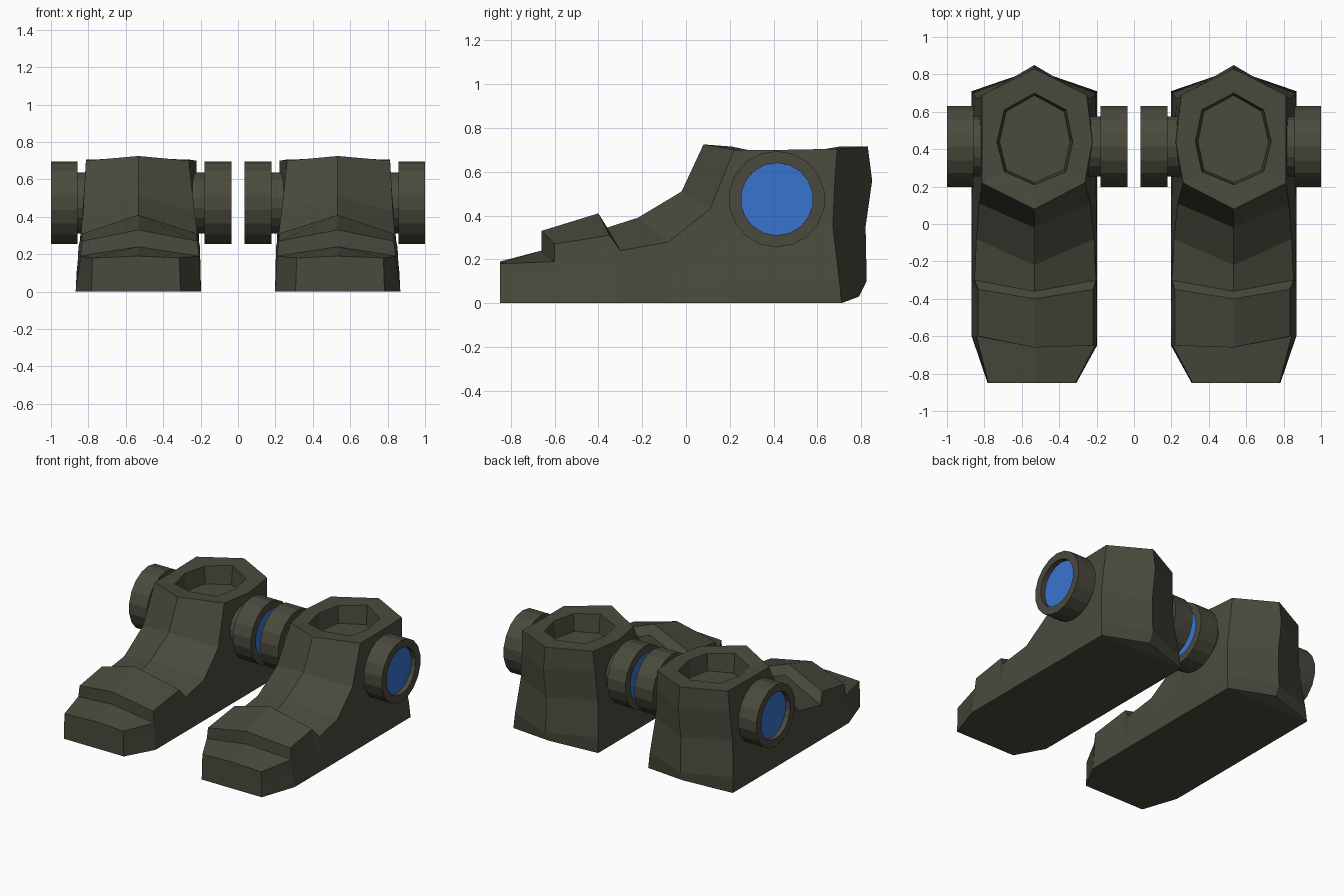
import bpy, bmesh, math
from mathutils import Matrix

if "Cube" in bpy.data.objects:
    bpy.data.objects.remove(bpy.data.objects["Cube"])


def material(name, rgb):
    m = bpy.data.materials.new(name)
    m.diffuse_color = (*rgb, 1)
    m.use_nodes = True
    m.node_tree.nodes["Principled BSDF"].inputs["Base Color"].default_value = m.diffuse_color
    return m


OLIVE = material("dark olive", (0.070, 0.068, 0.047))
BLUE = material("blue", (0.04, 0.175, 0.62))
CX = 0.533                                  # centre line of one boot

# Cross-sections from toe to heel:
# ridge y, ridge z, shoulder y, shoulder z, outer/inner base width, outer/inner shoulder width
SECTIONS = [
    (-.85, .19, -.85, .18, .250, .225, .245, .220),
    (-.66, .24, -.60, .19, .335, .335, .310, .325),
    (-.66, .33, -.60, .27, .335, .335, .300, .315),
    (-.40, .41, -.35, .31, .335, .335, .300, .315),
    (-.36, .345, -.30, .24, .335, .335, .320, .330),
    (-.22, .39, -.08, .28, .335, .335, .310, .320),
    (-.02, .51, .11, .43, .335, .335, .295, .300),
    (.08, .725, .22, .70, .335, .335, .280, .270),
    (.08, .725, .44, .70, .335, .335, .280, .310),
    (.83, .715, .69, .705, .335, .335, .280, .280),
]
HEIGHTS = [0, .15, .5, .8, 1]               # rows up the side wall
LEAN = [0, .1, .55, .85, 1]                 # how far each row leans inward
HEEL_Y = [.71, .70, .67, .68, .69]          # side edge of the heel
HEEL_RIDGE = [(.79, .03), (.825, .1), (.82, .35), (.85, .56)]
HOLE = [(0, .21), (.16, .28), (.20, .44), (.16, .61), (0, .70),
        (-.17, .61), (-.205, .44), (-.17, .28)]


def finish(name, bm, mats, side):
    bmesh.ops.remove_doubles(bm, verts=bm.verts, dist=0.0005)
    bmesh.ops.transform(bm, matrix=Matrix.Diagonal((side, 1, 1, 1)), verts=bm.verts)
    bmesh.ops.recalc_face_normals(bm, faces=bm.faces)
    me = bpy.data.meshes.new(name)
    bm.to_mesh(me)
    bm.free()
    for m in mats:
        me.materials.append(m)
    ob = bpy.data.objects.new(name, me)
    bpy.context.collection.objects.link(ob)
    return ob


def boot(name, side):
    bm = bmesh.new()
    walls = {1: [], -1: []}                 # outer and inner side walls
    ridge = []
    last = len(SECTIONS) - 1
    for i, (ry, rz, sy, sz, bo, bi, so, si) in enumerate(SECTIONS):
        ridge.append(ridge[-1] if i == 8 else bm.verts.new((CX, ry, rz)))
        for s, base, top in ((1, bo, so), (-1, bi, si)):
            col = []
            for k in range(5):
                y = HEEL_Y[k] if i == last else sy
                if s < 0 and i in (1, 2):
                    y -= .05
                w = base + (top - base) * LEAN[k]
                col.append(bm.verts.new((CX + s * w, y, sz * HEIGHTS[k])))
            walls[s].append(col)
    heel = [bm.verts.new((CX, y, z)) for y, z in HEEL_RIDGE] + [ridge[-1]]
    # side walls, upper slopes and heel
    for s in (1, -1):
        w = walls[s]
        for i in range(last):
            for k in range(4):
                bm.faces.new((w[i][k], w[i + 1][k], w[i + 1][k + 1], w[i][k + 1]))
            if i < 7:
                bm.faces.new((w[i][4], w[i + 1][4], ridge[i + 1], ridge[i]))
        for k in range(4):
            bm.faces.new((w[last][k], heel[k], heel[k + 1], w[last][k + 1]))
    # sole and toe front
    a, b = walls[1], walls[-1]
    for i in range(last):
        bm.faces.new((a[i][0], a[i + 1][0], b[i + 1][0], b[i][0]))
    bm.faces.new((a[last][0], heel[0], b[last][0]))
    bm.faces.new(a[0] + [ridge[0]] + b[0][::-1])
    # collar with a sunken eight-sided socket
    outer = [ridge[7], a[7][4], a[8][4], a[9][4], ridge[9], b[9][4], b[8][4], b[7][4]]
    rim, floor = [], []
    for j, (x, y) in enumerate(HOLE):
        rim.append(bm.verts.new((CX + x, y, .715 if j in (0, 4) else .70)))
        floor.append(bm.verts.new((CX + x * .93, .45 + (y - .45) * .95, .58)))
    for j in range(8):
        n = (j + 1) % 8
        bm.faces.new((outer[j], outer[n], rim[n], rim[j]))
        bm.faces.new((rim[j], rim[n], floor[n], floor[j]))
    bm.faces.new(floor)
    finish(name, bm, [OLIVE], side)


def ankle_disc(name, side, profile):
    """Turn an (x, radius) profile about the ankle axis and close it with a lens."""
    bm = bmesh.new()
    n = 18
    rings = []
    for x, r in profile:
        rings.append([bm.verts.new((x, .415 + r * math.cos(t), .475 + r * math.sin(t)))
                      for t in (2 * math.pi * (j + .5) / n for j in range(n))])
    for p, q in zip(rings, rings[1:]):
        for j in range(n):
            m = (j + 1) % n
            bm.faces.new((p[j], p[m], q[m], q[j]))
    bm.faces.new(rings[0])
    bm.faces.new(rings[-1]).material_index = 1
    finish(name, bm, [OLIVE, BLUE], side)


def disc_profile(root, start, end):
    d = 1 if end > start else -1
    return [(root, .163), (start, .163), (start, .22), (end, .22),
            (end, .165), (end - d * .035, .165)]


for label, side in (("right", 1), ("left", -1)):
    boot(label + "_boot", side)
    ankle_disc(label + "_outer_ankle_disc", side, disc_profile(.77, .857, 1.0))
    ankle_disc(label + "_inner_ankle_disc", side, disc_profile(.29, .18, .036))
